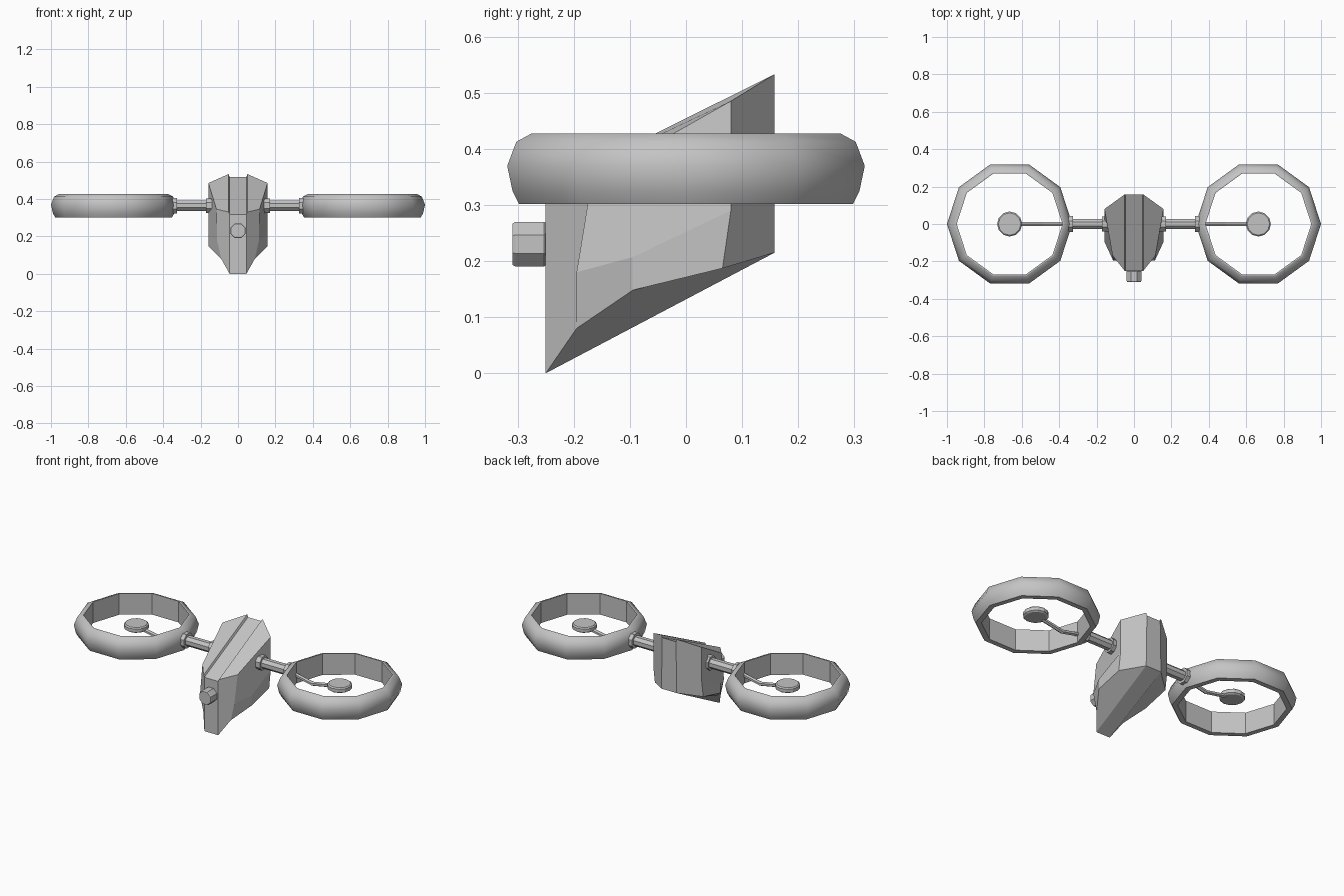
import bpy, bmesh, math
from mathutils import Vector, Matrix

cube = bpy.data.objects.get("Cube")
if cube:
    bpy.data.objects.remove(cube, do_unlink=True)

grey = bpy.data.materials.new("plain_grey")
grey.use_nodes = True
COLOUR = (0.55, 0.55, 0.55, 1)
grey.diffuse_color = COLOUR
for node in grey.node_tree.nodes:
    if node.type == 'BSDF_PRINCIPLED':
        node.inputs["Base Color"].default_value = COLOUR
        node.inputs["Roughness"].default_value = 0.8


def finish(name, bm):
    bmesh.ops.recalc_face_normals(bm, faces=bm.faces[:])
    mesh = bpy.data.meshes.new(name)
    bm.to_mesh(mesh)
    bm.free()
    mesh.materials.append(grey)
    obj = bpy.data.objects.new(name, mesh)
    bpy.context.collection.objects.link(obj)
    return obj


def lathe(name, profile, sides, matrix, closed=False, turn=0.0, smooth=()):
    """Spin (radius, height) points around local z; closed makes a hoop."""
    bm = bmesh.new()
    rings = []
    for r, h in profile:
        angles = [turn + math.tau * i / sides for i in range(sides)]
        rings.append([bm.verts.new((r * math.cos(a), r * math.sin(a), h)) for a in angles])
    count = len(rings)
    for k in range(count if closed else count - 1):
        a, b = rings[k], rings[(k + 1) % count]
        for i in range(sides):
            j = (i + 1) % sides
            face = bm.faces.new((a[i], a[j], b[j], b[i]))
            face.smooth = k in smooth
    if not closed:
        bm.faces.new(rings[0])
        bm.faces.new(rings[-1])
    bm.transform(matrix)
    return finish(name, bm)


def tube(name, start, end, radius, sides=8):
    start, end = Vector(start), Vector(end)
    axis = end - start
    matrix = Matrix.Translation(start) @ axis.to_track_quat('Z', 'Y').to_matrix().to_4x4()
    return lathe(name, [(radius, 0), (radius, axis.length)], sides, matrix, turn=math.pi / sides)


# Faceted body: named corners of the left half, mirrored to the right
corners = {
    "ridge_front": (.05, -.25, .33), "ridge_back": (.05, .158, .533),
    "groove_front": (.045, -.25, .318), "groove_back": (.045, .158, .518),
    "top_mid": (.115, -.168, .345), "top_back": (.158, .08, .485),
    "mid_front": (.112, -.195, .18), "mid_side": (.158, -.095, .207), "mid_back": (.158, .08, .29),
    "keel_front": (.045, -.25, 0), "low_front": (.09, -.195, .08), "low_side": (.158, -.095, .148),
    "low_back": (.158, .065, .187), "keel_back": (.05, .158, .215),
}
panels = [
    "ridge_front top_mid mid_front low_front keel_front groove_front",
    "top_mid top_back mid_back mid_side mid_front",
    "mid_front mid_side low_side low_front",
    "mid_side mid_back low_back low_side",
    "top_back ridge_back groove_back keel_back low_back mid_back",
    "ridge_front ridge_back top_back top_mid",
    "groove_front groove_back ridge_back ridge_front",
    "keel_front low_front low_side low_back keel_back",
]
bm = bmesh.new()
halves = [{n: bm.verts.new((s * x, y, z)) for n, (x, y, z) in corners.items()} for s in (1, -1)]
for half in halves:
    for panel in panels:
        bm.faces.new([half[n] for n in panel.split()])
# Centre strips joining the halves: nose, groove floor, rear and keel
loop = ["keel_front", "groove_front", "groove_back", "keel_back"]
for a, b in zip(loop, loop[1:] + loop[:1]):
    bm.faces.new((halves[0][a], halves[0][b], halves[1][b], halves[1][a]))
finish("body", bm)

# Nose camera
lathe("nose_camera", [(.040, 0), (.0433, .004), (.0433, .055), (.040, .06)], 8,
      Matrix.Translation((0, -.249, .23)) @ Matrix.Rotation(math.pi / 2, 4, 'X'), turn=math.pi / 8)

# Rotor rings, hubs and arms on both sides
HEIGHT = .3645
ring_profile = [(.283, -.0625), (.283, .0625), (.290, .0625), (.318, .048),
                (.335, .005), (.325, -.04), (.313, -.0625)]
hub_profile = [(.058, -.018), (.067, -.012), (.067, .008), (.060, .014)]
for side, label in ((1, "left"), (-1, "right")):
    centre = Matrix.Translation((side * .665, 0, HEIGHT))
    lathe(label + "_rotor_ring", ring_profile, 10, centre, closed=True, smooth=(2, 3, 4, 5))
    lathe(label + "_rotor_hub", hub_profile, 12, centre)

    def at(x, z=HEIGHT):
        return (side * x, 0, z)

    tube(label + "_arm", at(.13), at(.37), .03)
    tube(label + "_body_collar", at(.14), at(.17), .042)
    tube(label + "_ring_collar", at(.325), at(.35), .045)
    # Bent strut dipping from the ring to the hub
    tube(label + "_outer_strut", at(.36, .355), at(.49, .327), .012, 6)
    tube(label + "_inner_strut", at(.485, .327), at(.62, .352), .012, 6)
